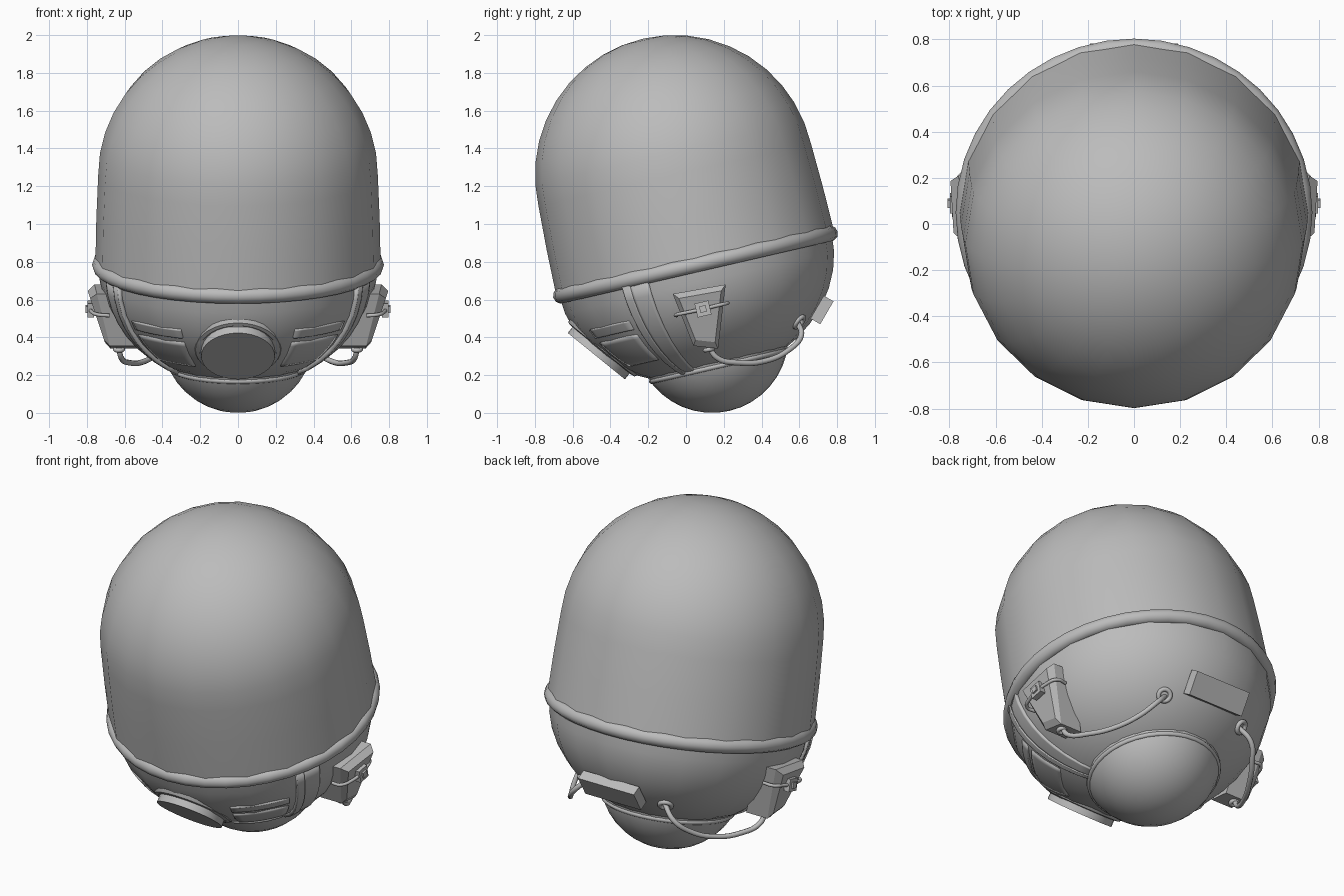
import bpy, bmesh, math
from mathutils import Matrix, Vector

if "Cube" in bpy.data.objects:
    bpy.data.objects.remove(bpy.data.objects["Cube"])

grey = bpy.data.materials.new("mid grey")
grey.diffuse_color = (0.5, 0.5, 0.5, 1)
grey.use_nodes = True
grey.node_tree.nodes["Principled BSDF"].inputs["Base Color"].default_value = grey.diffuse_color

R, H = 0.74, 0.62                       # bowl radius and depth
TILT = Matrix.Translation((0, 0.05, 0.785)) @ Matrix.Rotation(math.radians(13), 4, 'X')


def make(name, verts, faces, matrix=None, mirror=False, angle=30):
    mesh = bpy.data.meshes.new(name)
    mesh.from_pydata([matrix @ Vector(v) if matrix else Vector(v) for v in verts], [], faces)
    bm = bmesh.new()
    bm.from_mesh(mesh)
    bmesh.ops.remove_doubles(bm, verts=bm.verts, dist=1e-5)
    bmesh.ops.recalc_face_normals(bm, faces=bm.faces)
    bm.to_mesh(mesh)
    bm.free()
    mesh.materials.append(grey)
    ob = bpy.data.objects.new(name, mesh)
    bpy.context.collection.objects.link(ob)
    bpy.ops.object.select_all(action='DESELECT')
    ob.select_set(True)
    bpy.context.view_layer.objects.active = ob
    if angle:
        bpy.ops.object.shade_smooth_by_angle(angle=math.radians(angle))
    if mirror:
        ob.modifiers.new("mirror", 'MIRROR')
    return ob


def lathe(name, profile, n, matrix, closed=False, **kw):
    """Spin (radius, height) points about local z."""
    m = len(profile)
    verts = [(r * math.sin(2 * math.pi * i / n), r * math.cos(2 * math.pi * i / n), h)
             for i in range(n) for r, h in profile]
    faces = [(i * m + j, i * m + (j + 1) % m, (i + 1) % n * m + (j + 1) % m, (i + 1) % n * m + j)
             for i in range(n) for j in range(m if closed else m - 1)]
    return make(name, verts, faces, matrix, **kw)


def ring(name, major, minor, n, matrix, k=10, **kw):
    prof = [(major + minor * math.cos(2 * math.pi * i / k), minor * math.sin(2 * math.pi * i / k))
            for i in range(k)]
    return lathe(name, prof, n, matrix, closed=True, angle=60, **kw)


def arc(rx, rz, a, b, n, z=0):
    angs = [math.radians(a + (b - a) * i / n) for i in range(n + 1)]
    return [(rx * math.cos(t), z + rz * math.sin(t)) for t in angs]


def facing(loc, normal):
    return Matrix.Translation(loc) @ Vector(normal).to_track_quat('Z', 'Y').to_matrix().to_4x4()


def patch(name, az, el, lift, n=8):
    """Raised plate following the bowl; az measured from the front, el downward."""
    verts, faces = [], []
    for i in range(n + 1):
        a = math.radians(az[0] + (az[1] - az[0]) * i / n)
        for j in range(n + 1):
            e = math.radians(el[0] + (el[1] - el[0]) * j / n)
            verts.append(((R + lift) * math.cos(e) * math.sin(a),
                          -(R + lift) * math.cos(e) * math.cos(a), -(H + lift) * math.sin(e)))
    for i in range(n):
        for j in range(n):
            k = i * (n + 1) + j
            faces.append((k, k + n + 1, k + n + 2, k + 1))
    ob = make(name, verts, faces, TILT, mirror=True)
    ob.data.flip_normals() if ob.data.polygons[0].normal.x < 0 else None
    sol = ob.modifiers.new("thickness", 'SOLIDIFY')
    sol.thickness, sol.offset = 0.03, -1


def tube(name, pts, radius):
    for side, s in (("right", 1), ("left", -1)):
        cu = bpy.data.curves.new(name, 'CURVE')
        cu.dimensions = '3D'
        cu.bevel_depth, cu.bevel_resolution, cu.resolution_u = radius, 2, 6
        cu.use_fill_caps = True
        sp = cu.splines.new('BEZIER')
        sp.bezier_points.add(len(pts) - 1)
        for bp, p in zip(sp.bezier_points, pts):
            bp.co = (s * p[0], p[1], p[2])
            bp.handle_left_type = bp.handle_right_type = 'AUTO'
        cu.materials.append(grey)
        bpy.context.collection.objects.link(bpy.data.objects.new(f"{name}_{side}", cu))


def box(name, size, matrix, mirror=False):
    x, y, z = (v / 2 for v in size)
    verts = [(i, j, k) for i in (-x, x) for j in (-y, y) for k in (-z, z)]
    faces = [(0, 1, 3, 2), (4, 6, 7, 5), (0, 4, 5, 1), (2, 3, 7, 6), (0, 2, 6, 4), (1, 5, 7, 3)]
    return make(name, verts, faces, matrix, mirror, angle=0)


# Main shells
lathe("dome", [(0.755, 0), (0.75, 0.25)] + arc(R, R, 0, 90, 10, 0.488), 20, TILT, angle=40)
lathe("bowl", arc(R, H, 0, -90, 10), 20, TILT, angle=40)
ring("rim", 0.73, 0.043, 40, TILT)
lathe("bottom_ball", arc(0.405, 0.405, 90, -90, 20, -0.39), 32, TILT, angle=40)
ring("ball_collar", 0.365, 0.014, 40, TILT)
bpy.context.object.data.transform(Matrix.Translation(TILT.to_3x3() @ Vector((0, 0, -0.55))))

# Front hatch
lathe("front_hatch", [(0.235, -0.1), (0.235, 0), (0.225, 0.016), (0.205, 0.02), (0.195, 0.012),
                      (0.195, 0.06), (0, 0.06)], 32, facing((0, -0.437, 0.347), (0, -0.63, -0.777)))

# Raised bands and front panels on the bowl
patch("narrow_band", (57.5, 61), (2, 63), 0.018)
patch("wide_band", (61, 69), (2, 63), 0.011)
patch("front_panel", (26, 54), (28, 46), 0.002)
patch("front_strip", (26, 54), (20, 25), 0.002)

# Side packs: tapered boxes with a chamfered outer face
outline = [(-0.07, 0.63), (0.21, 0.68), (0.17, 0.34), (0.04, 0.355)]
verts = []
for shrink, top, bottom in ((1, 0.62, 0.53), (1, 0.755, 0.675), (0.8, 0.79, 0.705)):
    for y, z in outline:
        t = (z - 0.34) / 0.32
        verts.append((bottom + (top - bottom) * t, 0.09 + (y - 0.09) * shrink, 0.51 + (z - 0.51) * shrink))
faces = [(0, 1, 2, 3), (8, 9, 10, 11)]
faces += [(k + i, k + (i + 1) % 4, k + 4 + (i + 1) % 4, k + 4 + i) for k in (0, 4) for i in range(4)]
make("side_pack", verts, faces, mirror=True, angle=0)

# Strap and clasp on each pack
tube("pack_strap", [(0.68, -0.05, 0.515), (0.74, -0.05, 0.52), (0.775, 0.02, 0.535), (0.78, 0.09, 0.55),
                    (0.775, 0.15, 0.565), (0.745, 0.215, 0.58), (0.68, 0.215, 0.58)], 0.01)
clasp = Matrix.Translation((0.78, 0.09, 0.55)) @ Matrix.Rotation(math.radians(13), 4, 'X')
box("clasp", (0.035, 0.075, 0.075), clasp, True)
box("clasp_button", (0.055, 0.035, 0.035), clasp, True)

# Cables from the packs to the back of the bowl
tube("cable", [(0.63, 0.12, 0.36), (0.62, 0.16, 0.295), (0.57, 0.28, 0.265), (0.49, 0.42, 0.275),
               (0.41, 0.54, 0.33), (0.34, 0.61, 0.41), (0.26, 0.585, 0.49)], 0.015)
plug = Vector((0.28, 0.467, -0.42))
normal = TILT.to_3x3() @ Vector((plug.x / R**2, plug.y / R**2, plug.z / H**2))
ring("cable_socket", 0.034, 0.013, 16, facing(TILT @ plug, normal), mirror=True)
ring("pack_socket", 0.02, 0.012, 12, facing((0.63, 0.12, 0.335), (0, 0.2, -1)), mirror=True)

# Back plate
box("back_plate", (0.38, 0.14, 0.06), facing((0, 0.72, 0.545), (0, 0.86, -0.5)))
